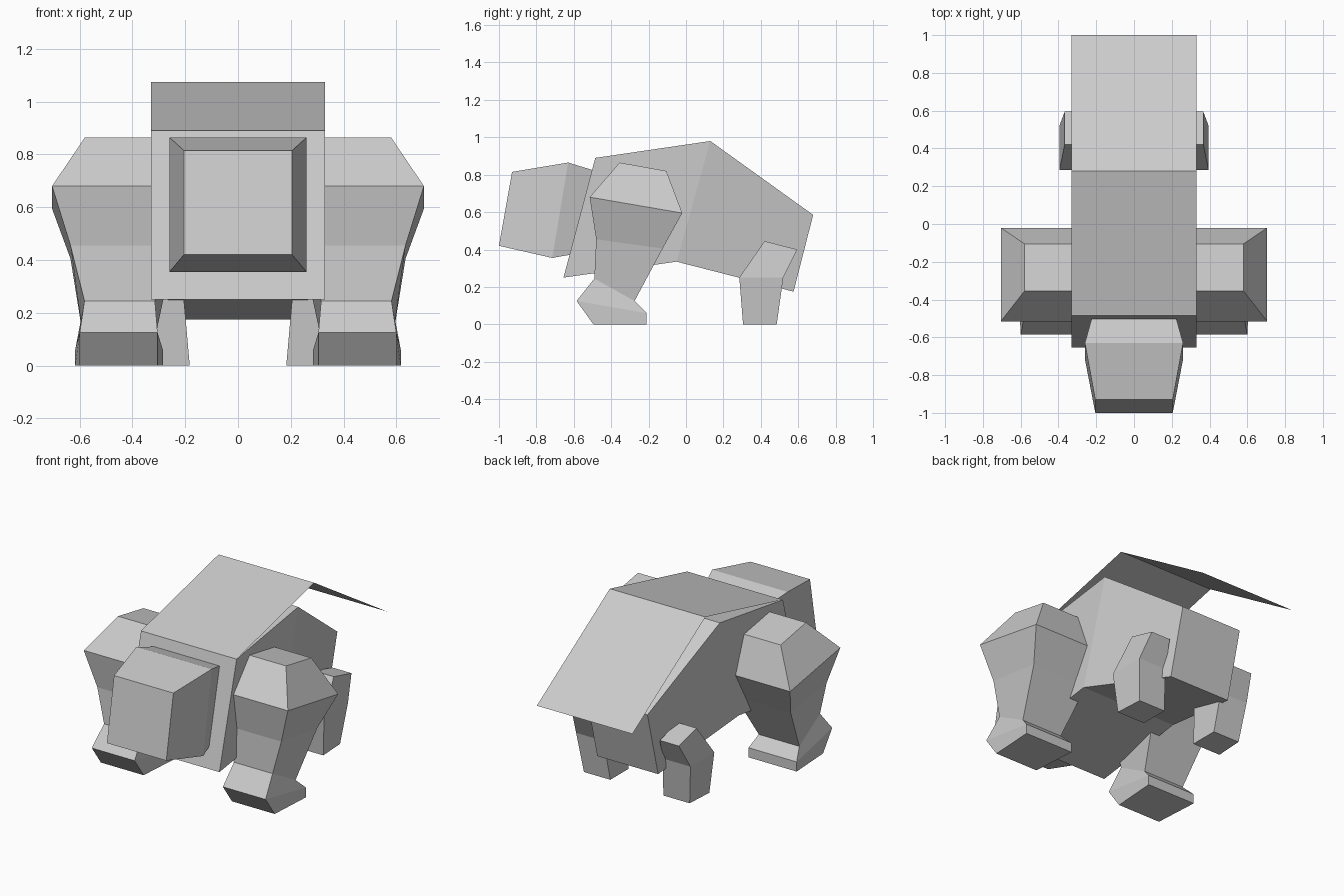
import bpy
import bmesh

cube = bpy.data.objects.get("Cube")
if cube:
    bpy.data.objects.remove(cube, do_unlink=True)

grey = bpy.data.materials.new("plain grey")
grey.use_nodes = True
grey.diffuse_color = (0.6, 0.6, 0.6, 1)
grey.node_tree.nodes["Principled BSDF"].inputs["Base Color"].default_value = (0.6, 0.6, 0.6, 1)


def finish(name, bm):
    mesh = bpy.data.meshes.new(name)
    bm.to_mesh(mesh)
    bm.free()
    mesh.materials.append(grey)
    obj = bpy.data.objects.new(name, mesh)
    bpy.context.collection.objects.link(obj)
    return obj


def loft(name, rings, side=1):
    """Join four-sided rings; each ring is two edges (y, z, x_min, x_max)."""
    bm = bmesh.new()
    loops = []
    for a, b in rings:
        corners = [(a[2], a[0], a[1]), (a[3], a[0], a[1]),
                   (b[3], b[0], b[1]), (b[2], b[0], b[1])]
        loops.append([bm.verts.new((side * x, y, z)) for x, y, z in corners])
    for p, q in zip(loops, loops[1:]):
        for i in range(4):
            j = (i + 1) % 4
            bm.faces.new((p[i], p[j], q[j], q[i]))
    bm.faces.new(loops[0])
    bm.faces.new(loops[-1])
    bmesh.ops.recalc_face_normals(bm, faces=bm.faces)
    return finish(name, bm)


def edge(y, z, half):
    return (y, z, -half, half)


# Body: chest, tall middle and tapered rump
loft("body", [
    (edge(-0.655, 0.25, 0.33), edge(-0.485, 0.89, 0.33)),
    (edge(-0.05, 0.335, 0.33), edge(0.13, 0.98, 0.325)),
    (edge(0.575, 0.175, 0.21), edge(0.68, 0.585, 0.21)),
])

# Head: blunt muzzle, broad cheeks and neck set into the chest
loft("head", [
    (edge(-1.0, 0.42, 0.205), edge(-0.93, 0.815, 0.205)),
    (edge(-0.715, 0.355, 0.26), edge(-0.63, 0.865, 0.26)),
    (edge(-0.52, 0.39, 0.21), edge(-0.45, 0.81, 0.21)),
])

# Back plate: thin folded sheet overhanging the rump
bm = bmesh.new()
rows = [[bm.verts.new((x, y, z)) for x in (-0.33, 0.33)]
        for y, z in ((-0.48, 0.892), (0.28, 1.075), (1.0, 0.62))]
for p, q in zip(rows, rows[1:]):
    bm.faces.new((p[0], p[1], q[1], q[0]))
finish("back_plate", bm)

# Legs, mirrored left and right
front_leg = [
    ((-0.355, 0.865, 0.29, 0.58), (-0.105, 0.82, 0.29, 0.58)),     # shoulder top
    ((-0.515, 0.68, 0.18, 0.705), (-0.02, 0.595, 0.18, 0.705)),    # shoulder
    ((-0.48, 0.455, 0.25, 0.635), (-0.125, 0.405, 0.25, 0.635)),   # knee
    ((-0.49, 0.245, 0.315, 0.582), (-0.275, 0.125, 0.31, 0.59)),   # ankle
    ((-0.585, 0.125, 0.305, 0.6), (-0.21, 0.06, 0.285, 0.617)),    # foot
    ((-0.495, 0.0, 0.305, 0.6), (-0.21, 0.0, 0.285, 0.617)),       # sole
]
hind_leg = [
    ((0.42, 0.445, 0.235, 0.367), (0.595, 0.4, 0.235, 0.367)),     # hip
    ((0.285, 0.25, 0.205, 0.395), (0.52, 0.25, 0.205, 0.395)),     # knee
    ((0.305, 0.0, 0.183, 0.375), (0.485, 0.0, 0.183, 0.365)),      # sole
]
for side, label in ((1, "left"), (-1, "right")):
    loft(label + "_front_leg", front_leg, side)
    loft(label + "_hind_leg", hind_leg, side)
